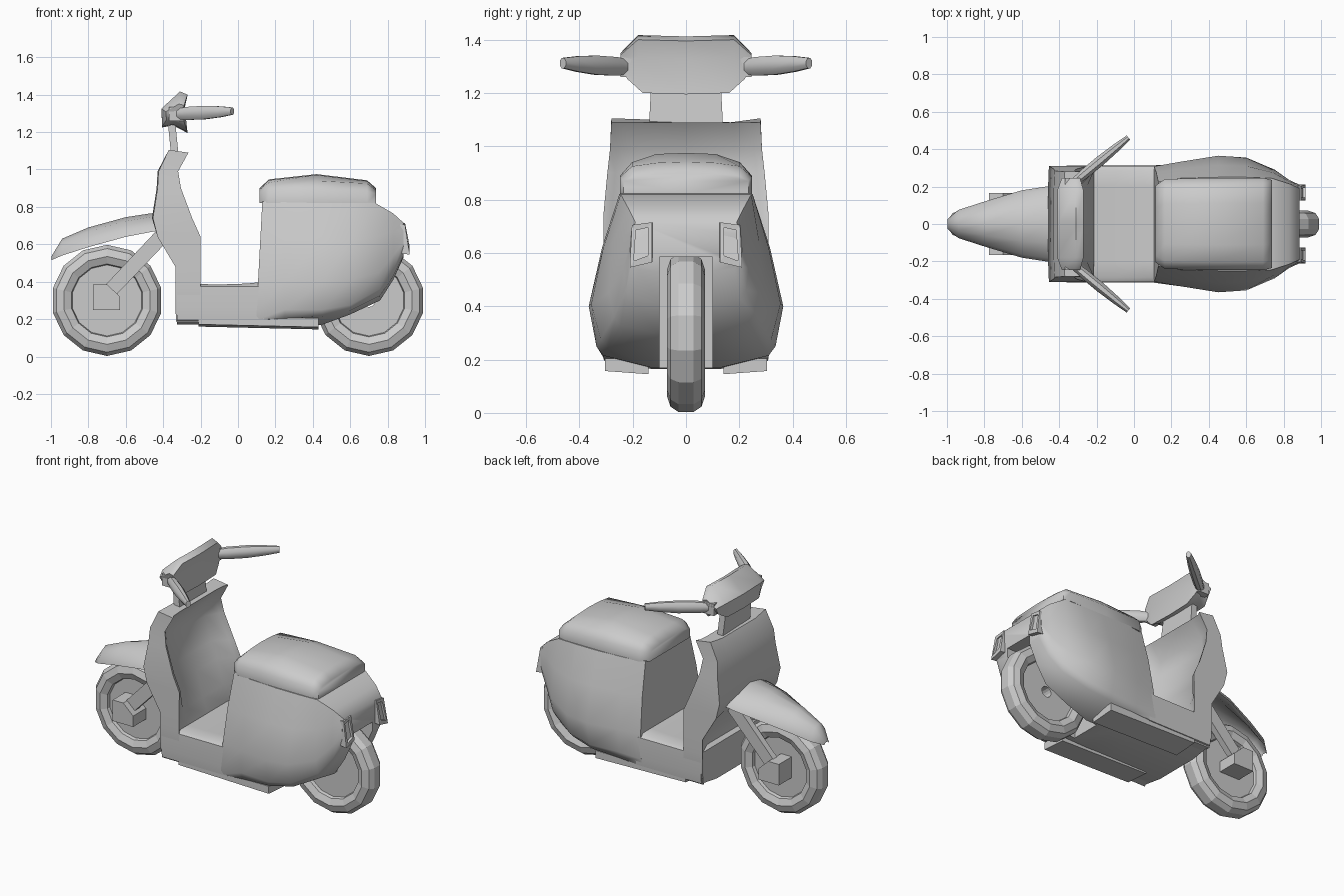
import bpy, bmesh, math
from mathutils import Vector

if "Cube" in bpy.data.objects:
    bpy.data.objects.remove(bpy.data.objects["Cube"])


def finish(name, bm, angle):
    bmesh.ops.recalc_face_normals(bm, faces=bm.faces)
    me = bpy.data.meshes.new(name)
    bm.to_mesh(me)
    bm.free()
    ob = bpy.data.objects.new(name, me)
    bpy.context.collection.objects.link(ob)
    smooth(ob, angle)
    return ob


def activate(ob):
    bpy.ops.object.select_all(action='DESELECT')
    ob.select_set(True)
    bpy.context.view_layer.objects.active = ob


def smooth(ob, angle):
    if angle:
        activate(ob)
        bpy.ops.object.shade_smooth_by_angle(angle=math.radians(angle))


def loft(name, rings, angle=40, loop=False):
    """Skin a list of equal-length closed rings; cap the ends unless looped."""
    bm = bmesh.new()
    vs = [[bm.verts.new(p) for p in r] for r in rings]
    n = len(vs[0])
    pairs = list(zip(vs, vs[1:])) + ([(vs[-1], vs[0])] if loop else [])
    for a, b in pairs:
        for i in range(n):
            j = (i + 1) % n
            bm.faces.new((a[i], a[j], b[j], b[i]))
    if not loop:
        bm.faces.new(vs[0])
        bm.faces.new(vs[-1])
    return finish(name, bm, angle)


def sym(half):
    """Half ring with y > 0 -> whole ring."""
    return half + [(x, -y, z) for x, y, z in reversed(half)]


def sym_mid(half):
    """As sym, for a half ring that starts and ends on the centre line."""
    return half + [(x, -y, z) for x, y, z in reversed(half[1:-1])]


def box(name, x, y, z):
    return loft(name, [[(a, y[0], z[0]), (a, y[1], z[0]), (a, y[1], z[1]), (a, y[0], z[1])] for a in x], 0)


def wheel(name, cx):
    """Tyre with a sunken disc, revolved about the axle."""
    half = [(.297, .028), (.277, .058), (.235, .072), (.195, .055), (.19, .035), (.035, .035)]
    prof = half + [(r, -y) for r, y in reversed(half)]
    n = 14
    rings = []
    for k in range(n):
        a = math.tau * k / n + math.pi / 2
        rings.append([(cx + r * math.cos(a), y, .30 + r * math.sin(a)) for r, y in prof])
    loft(name, rings, 0, loop=True)


wheel("front_wheel", -.70)
wheel("rear_wheel", .70)

# Axle block and fork legs
outline = [(-.775, .25), (-.63, .25), (-.63, .32), (-.70, .385), (-.775, .385)]
loft("axle_block", [[(x, y, z) for x, z in outline] for y in (-.165, .165)], 0)
bar = [(-.725, .365), (-.665, .315), (-.35, .645), (-.41, .70)]
for s, side in ((1, "left"), (-1, "right")):
    loft("fork_leg_" + side, [[(x, s * y, z) for x, z in bar] for y in (.085, .125)], 0)

# Front fender: x, half width, crown z, edge z
fender = [(-.998, .025, .535, .515), (-.94, .075, .63, .54), (-.80, .12, .69, .585),
          (-.60, .18, .745, .64), (-.47, .20, .765, .665), (-.38, .20, .77, .68)]
loft("front_fender", [sym_mid([(x, 0, zt), (x, w * .5, zt - (zt - zb) * .2), (x, w * .9, zb + (zt - zb) * .35),
                               (x, w, zb), (x, w * .85, zb), (x, w * .45, zt - (zt - zb) * .5),
                               (x, 0, zt - (zt - zb) * .45)])
                      for x, w, zt, zb in fender], 60)

# Leg shield: z, front x, rear x, half width, rider-side recess, lower front recess
shield = [(.185, -.33, -.20, .295, 0, .06), (.26, -.335, -.20, .31, 0, .06), (.39, -.335, -.20, .312, .015, .06),
          (.48, -.335, -.20, .312, .05, .04), (.64, -.43, -.20, .31, .09, .03), (.74, -.455, -.245, .31, .09, 0),
          (.90, -.43, -.305, .295, .06, 0), (.99, -.425, -.32, .285, .04, 0), (1.09, -.37, -.265, .28, .02, 0)]
loft("leg_shield", [sym_mid([(xf - .005 + c, 0, z), (xf - .005 + c, w * .6, z),
                             (xf, w, z + (.015 if z > 1 else 0)),
                             (xb, w, z), (xb - .015, w * .9, z), (xb - d, w * .65, z), (xb - d, 0, z)])
                    for z, xf, xb, w, d, c in shield], 60)

# Floor, dished where it rises into the body, with side runners beneath
loft("floor", [sym([(x, .20, zt), (x, .285, zt), (x, .31, .375), (x, .313, .25), (x, .308, .195), (x, .15, .17)])
               for x, zt in ((-.325, .39), (-.1, .385), (.05, .39), (.14, .40))], 50)
for s, side in ((1, "left"), (-1, "right")):
    loft("runner_" + side, [[(x, s * .14, z0), (x, s * .303, z0 + .012), (x, s * .303, .205), (x, s * .14, .2)]
                            for x, z0 in ((-.21, .16), (.43, .145))], 0)

# Rear body: top x, bottom x, then (half width, z) from the top down
body = [(.13, .095, [(.225, .83), (.275, .62), (.308, .40), (.313, .24), (.307, .195), (.13, .17)]),
        (.25, .25, [(.245, .825), (.295, .62), (.333, .40), (.322, .25), (.308, .205), (.13, .165)]),
        (.45, .45, [(.25, .82), (.315, .62), (.365, .40), (.336, .25), (.31, .215), (.13, .17)]),
        (.60, .60, [(.25, .82), (.31, .62), (.355, .41), (.32, .275), (.29, .245), (.12, .225)]),
        (.735, .76, [(.245, .82), (.275, .64), (.29, .45), (.27, .36), (.245, .325), (.11, .30)]),
        (.83, .83, [(.215, .765), (.228, .67), (.235, .54), (.225, .46), (.20, .43), (.10, .41)]),
        (.885, .885, [(.19, .715), (.205, .67), (.21, .61), (.205, .56), (.18, .54), (.10, .53)])]
rings = []
for xt, xb, sec in body:
    z0, z1 = sec[0][1], sec[-1][1]
    rings.append(sym([(xb + (xt - xb) * (z - z1) / (z0 - z1), w, z) for w, z in sec]))
rear = loft("rear_body", rings, 0)

# Wheel well cut out of the rear body
cutter = box("wheel_well_cutter", (.37, 1.1), (-.1, .1), (-.1, .585))
cutter.hide_render = True
mod = rear.modifiers.new("well", 'BOOLEAN')
mod.operation = 'DIFFERENCE'
mod.solver = 'EXACT'
mod.object = cutter
activate(rear)
bpy.ops.object.modifier_apply(modifier=mod.name)
bpy.data.objects.remove(cutter)
smooth(rear, 55)

# Seat: x, half width, side z, shoulder z, crown z
seat = [(.115, .205, .875, .89, .90), (.165, .24, .89, .93, .947), (.42, .247, .89, .94, .975),
        (.69, .247, .885, .925, .942), (.738, .235, .87, .89, .90)]
loft("seat", [sym_mid([(x, 0, zc), (x, w * .45, zc - .004), (x, w * .82, zs), (x, w, zd), (x, w, .822), (x, 0, .822)])
              for x, w, zd, zs, zc in seat], 75)

# Tail lights: tapered housings with a recessed lens
for s, side in ((1, "left"), (-1, "right")):
    def frame(x, y0, y1, z0, z1):
        return [(x + .025, s * y0, z0 + .02), (x + .025, s * (y1 + .008), z0), (x, s * y1, z1 - .01), (x, s * y0, z1)]
    loft("tail_light_" + side, [frame(.76, .12, .20, .56, .715), frame(.893, .127, .203, .545, .715),
                                frame(.893, .143, .188, .57, .695), frame(.878, .143, .188, .57, .695)], 0)

# Steering neck
loft("steering_neck", [[(x0, -w, z), (x1, -w, z), (x1, w, z), (x0, w, z)]
                       for x0, x1, w, z in ((-.355, -.315, .14, 1.05), (-.375, -.335, .13, 1.25))], 0)

# Handlebar head: side outline, scaled down toward both ends
head = [(-.31, 1.412), (-.27, 1.395), (-.285, 1.33), (-.27, 1.195), (-.345, 1.235), (-.405, 1.225), (-.41, 1.32)]
rings = []
for y, k, dz in ((-.245, .45, 0), (-.18, 1, .005), (0, 1, 0), (.18, 1, .005), (.245, .45, 0)):
    rings.append([(-.33 + (x + .33) * (k + .25 if k < 1 else 1), y * (.9 if z < 1.24 else 1), 1.30 + (z - 1.30) * k + dz)
                  for x, z in head])
loft("handlebar_head", rings, 50)

# Grips swept back from the head
start, end = Vector((-.36, .19, 1.295)), Vector((-.03, .462, 1.312))
across = (end - start).cross(Vector((0, 0, 1))).normalized()
for s, side in ((1, "left"), (-1, "right")):
    rings = []
    for t, r in ((0, .03), (.2, .032), (.27, .036), (.55, .037), (.8, .03), (1, .02)):
        ring = []
        for k in range(8):
            a = math.tau * (k + .5) / 8
            p = start.lerp(end, t) + across * r * .8 * math.cos(a) + Vector((0, 0, r * 1.05 * math.sin(a)))
            ring.append((p.x, s * p.y, p.z))
        rings.append(ring)
    loft("grip_" + side, rings, 50)
    box("grip_mount_" + side, (-.37, -.29), sorted((s * .18, s * .245)), (1.26, 1.335))
